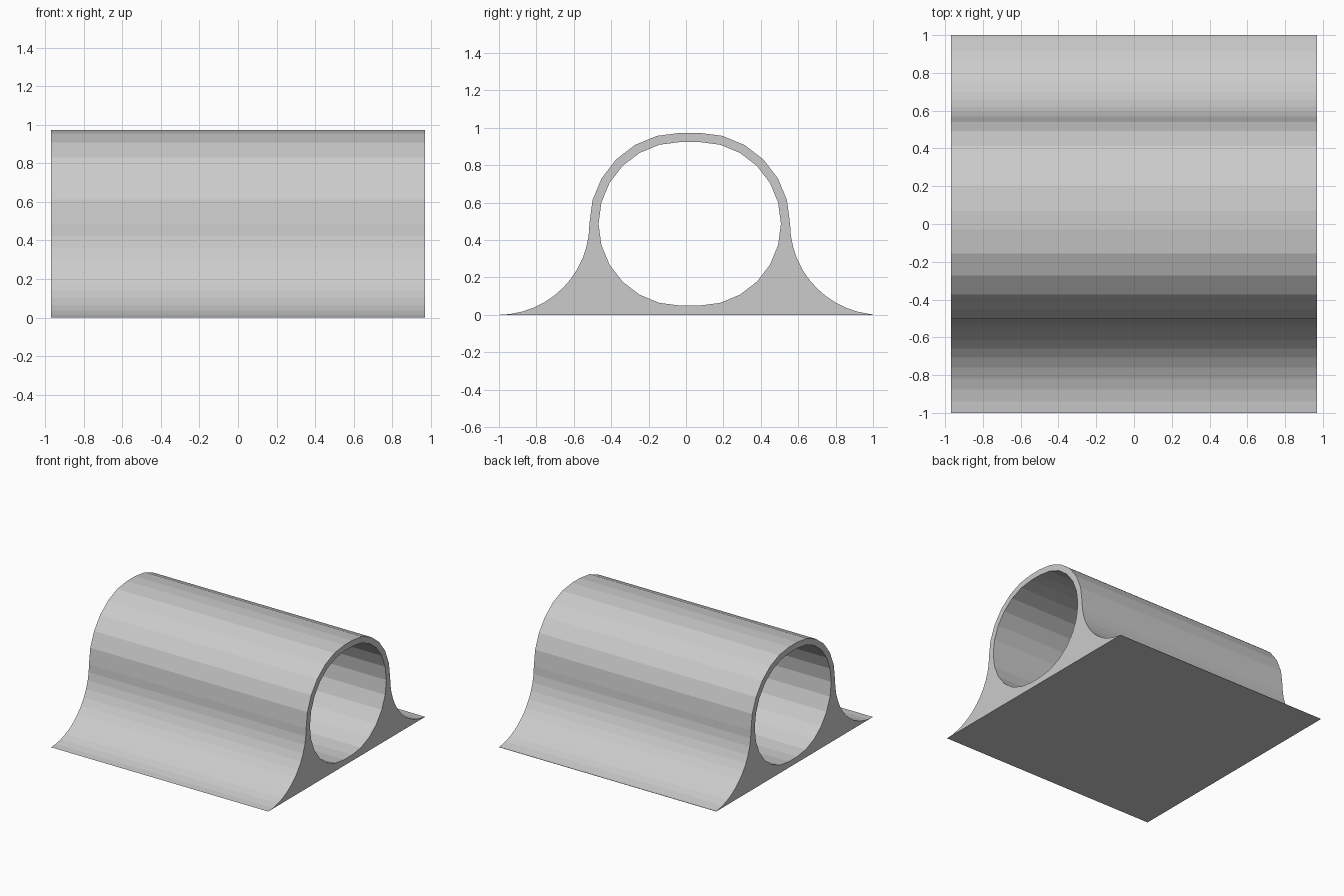
import bpy
import bmesh
from math import sin, cos, radians

cube = bpy.data.objects.get("Cube")
if cube:
    bpy.data.objects.remove(cube, do_unlink=True)

HALF_LENGTH = 0.97
OUTER, INNER = 0.4865, 0.4375      # radii of the tube wall
BACK, FRONT = 0.07, -0.03          # arc centres, joined by short flats

grey = bpy.data.materials.new("plain_grey")
grey.use_nodes = True
colour = (0.6, 0.6, 0.6, 1)
grey.diffuse_color = colour
grey.node_tree.nodes["Principled BSDF"].inputs["Base Color"].default_value = colour


def arc(cy, radius, start, end, steps):
    """Points (y, z) on an arc about the tube axis height."""
    angles = [radians(start + (end - start) * i / steps) for i in range(steps + 1)]
    return [(cy + radius * cos(a), OUTER + radius * sin(a)) for a in angles]


# Outer profile: back flare, tube crown, front flare, flat underside
back_flare = [p for p in arc(BACK + 2 * OUTER, OUTER, 270, 180, 12) if p[0] < 1]
front_flare = arc(FRONT - 2 * OUTER, OUTER, 0, -90, 12)[1:-1]
outer = ([(1, 0), (1, 0.002)] + back_flare
         + arc(BACK, OUTER, 0, 90, 6)[1:] + arc(FRONT, OUTER, 90, 180, 6)
         + front_flare + [(-1, 0)])

# Bore: two half circles with short flats
bore = arc(BACK, INNER, -90, 90, 12) + arc(FRONT, INNER, 90, 270, 12)

# Fill the cross-section with its hole, then extrude along x
bm = bmesh.new()
edges = []
for loop in (outer, bore):
    verts = [bm.verts.new((-HALF_LENGTH, y, z)) for y, z in loop]
    edges += [bm.edges.new((v, verts[i - 1])) for i, v in enumerate(verts)]
bmesh.ops.triangle_fill(bm, edges=edges, use_beauty=True)
extruded = bmesh.ops.extrude_face_region(bm, geom=bm.faces[:], use_keep_orig=True)
moved = [g for g in extruded["geom"] if isinstance(g, bmesh.types.BMVert)]
bmesh.ops.translate(bm, verts=moved, vec=(2 * HALF_LENGTH, 0, 0))
bmesh.ops.recalc_face_normals(bm, faces=bm.faces[:])

mesh = bpy.data.meshes.new("tube_holder")
bm.to_mesh(mesh)
bm.free()
mesh.materials.append(grey)
holder = bpy.data.objects.new("tube_holder", mesh)
bpy.context.collection.objects.link(holder)
